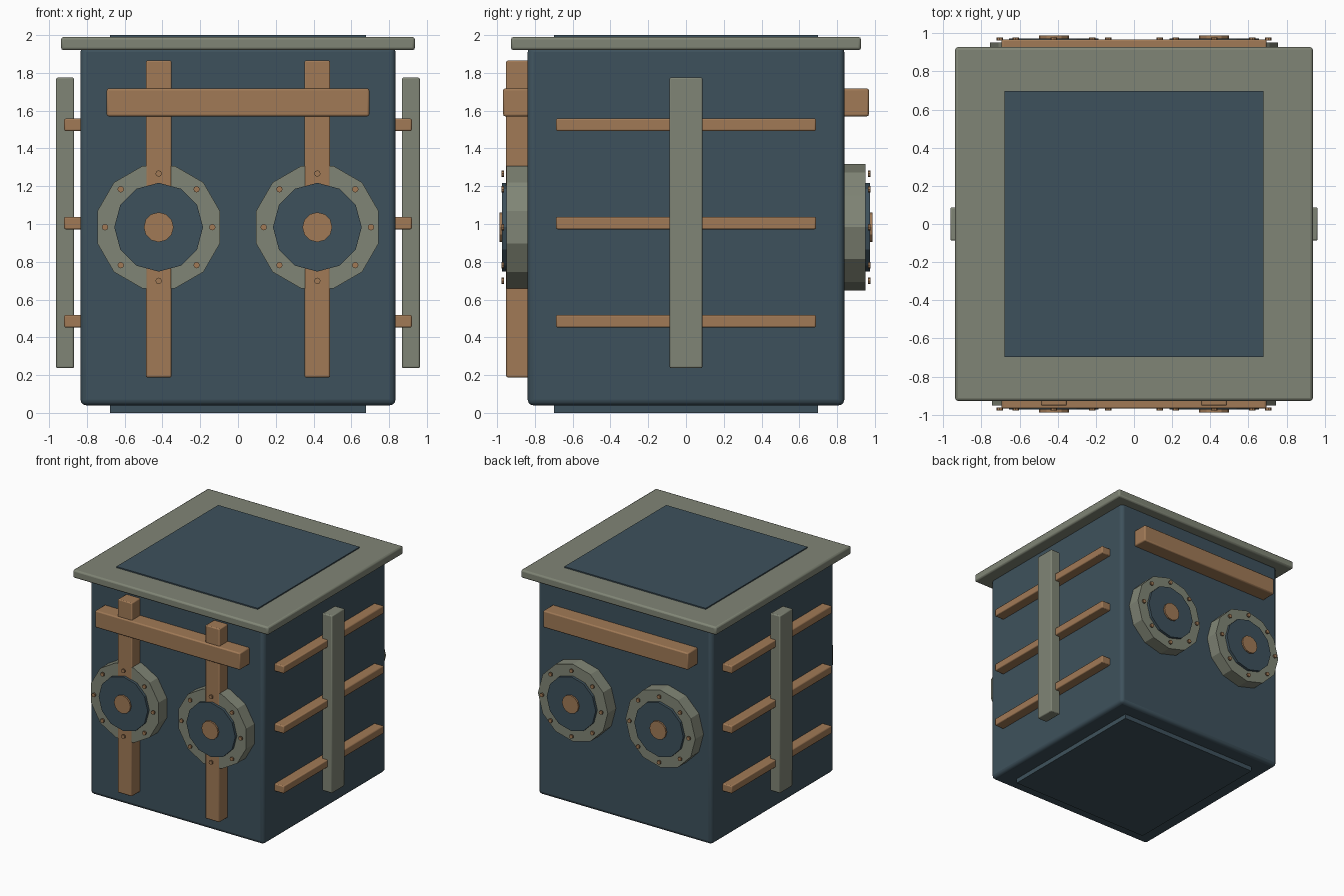
import bpy, math
from mathutils import Matrix

if "Cube" in bpy.data.objects:
    bpy.data.objects.remove(bpy.data.objects["Cube"])


def colour(name, rgb):
    m = bpy.data.materials.new(name)
    m.diffuse_color = (*rgb, 1)
    m.use_nodes = True
    m.node_tree.nodes["Principled BSDF"].inputs["Base Color"].default_value = m.diffuse_color
    return m


BLUE = colour("slate_blue", (0.048, 0.083, 0.107))
GREY = colour("stone_grey", (0.217, 0.235, 0.180))
COPPER = colour("copper_brown", (0.356, 0.195, 0.094))


def finish(name, mat, bevel=0, segments=2):
    ob = bpy.context.object
    ob.name = name
    ob.data.materials.append(mat)
    if bevel:
        mod = ob.modifiers.new("edge", 'BEVEL')
        mod.width, mod.segments = bevel, segments
        bpy.ops.object.shade_smooth_by_angle(angle=math.radians(35))
    return ob


def box(name, mat, x, y, z, bevel=0, segments=2):
    """Box from (min, max) ranges, with the size baked into the mesh."""
    bpy.ops.mesh.primitive_cube_add(size=1, location=[sum(r) / 2 for r in (x, y, z)])
    size = [abs(r[1] - r[0]) for r in (x, y, z)]
    bpy.context.object.data.transform(Matrix.Diagonal((*size, 1)))
    return finish(name, mat, bevel, segments)


def disc(name, mat, x, z, r, y0, y1, sides=12, turn=0):
    """Cylinder along y between y0 and y1."""
    bpy.ops.mesh.primitive_cylinder_add(vertices=sides, radius=r, depth=abs(y1 - y0),
                                        location=(x, (y0 + y1) / 2, z))
    bpy.context.object.data.transform(
        Matrix.Rotation(math.pi / 2, 4, 'X') @ Matrix.Rotation(turn, 4, 'Z'))
    return finish(name, mat)


# Main tank, lid and inset panels
box("tank_body", BLUE, (-.834, .834), (-.838, .838), (.04, 1.94), .03, 3)
box("lid", GREY, (-.937, .937), (-.927, .927), (1.92, 1.99), .014)
box("top_panel", BLUE, (-.678, .678), (-.698, .698), (1.95, 2.0))
box("bottom_panel", BLUE, (-.678, .678), (-.698, .698), (0, .08))

# Front uprights
for s in (-1, 1):
    cx = s * .42
    box("front_upright", COPPER, (cx - .068, cx + .068), (-.952, -.82), (.188, 1.865), .008)

# Cross beams and round hatches on front and back
for s, side in ((-1, "front"), (1, "back")):
    box(side + "_cross_beam", COPPER, (-.695, .695), (s * .968, s * .82), (1.57, 1.717), .01)
    turn = math.radians(15) if s < 0 else 0
    for cx in (-.42, .42):
        cz = .983
        disc(side + "_hatch_ring", GREY, cx, cz, .335, s * .82, s * .95, turn=turn)
        disc(side + "_hatch_plate", BLUE, cx, cz, .235, s * .90, s * .973)
        disc(side + "_hatch_knob", COPPER, cx, cz, .079, s * .95, s * .987)
        for i in range(8):
            a = i * math.pi / 4
            disc(side + "_hatch_bolt", COPPER, cx + .284 * math.cos(a), cz + .284 * math.sin(a),
                 .017, s * .963, s * .977, 8)

# Rungs and upright bar on both sides
for s, side in ((-1, "left"), (1, "right")):
    box(side + "_bar", GREY, (s * .868, s * .963), (-.087, .087), (.237, 1.775), .008)
    for z in (.485, 1.005, 1.525):
        box(side + "_rung", COPPER, (s * .82, s * .92), (-.688, .688), (z - .033, z + .033), .008)
